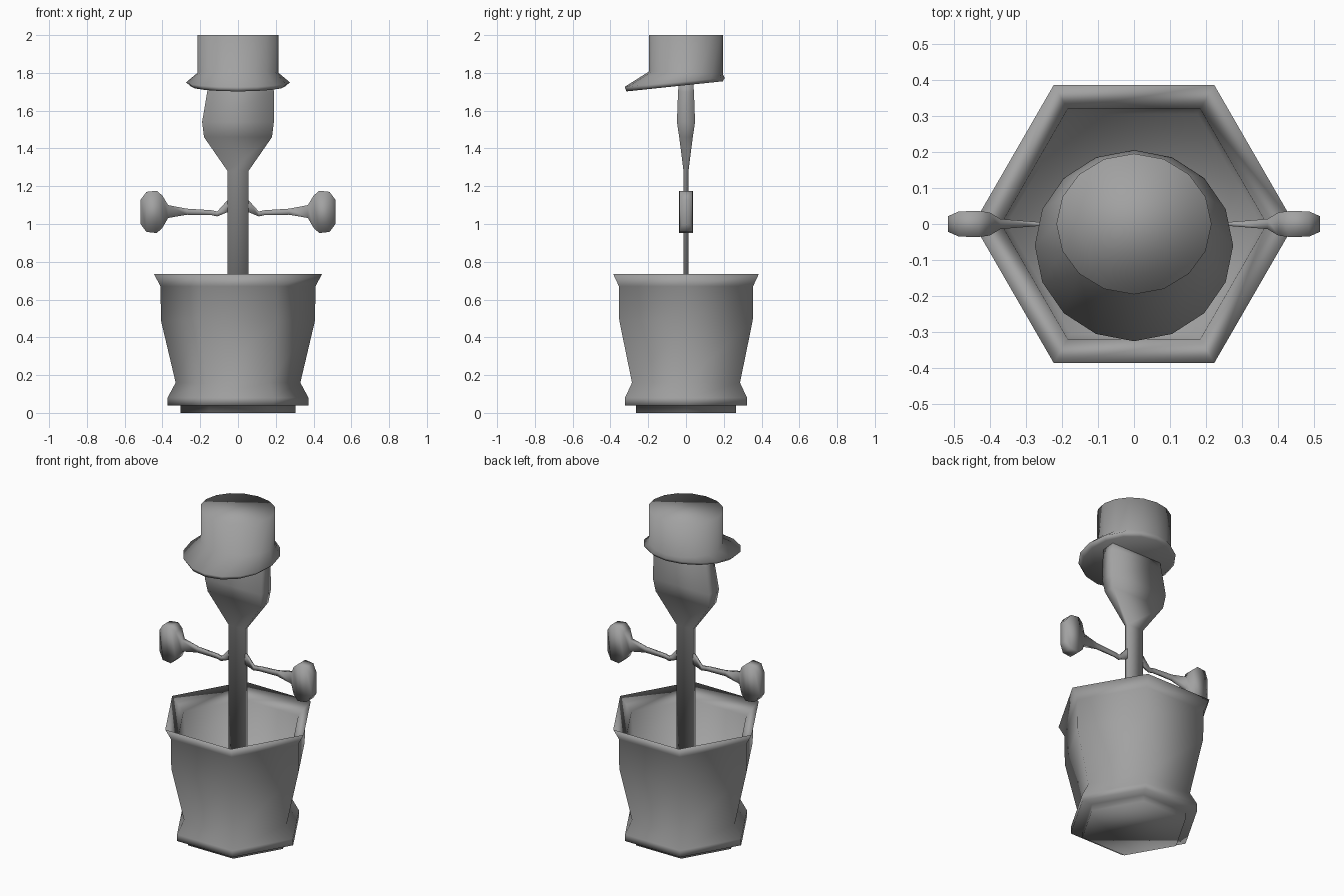
import bpy
import math

if "Cube" in bpy.data.objects:
    bpy.data.objects.remove(bpy.data.objects["Cube"])

grey = bpy.data.materials.new("plain_grey")
grey.diffuse_color = (0.36, 0.36, 0.36, 1)
grey.use_nodes = True
grey.node_tree.nodes["Principled BSDF"].inputs["Base Color"].default_value = grey.diffuse_color


def loft(name, rings):
    """Skin a closed solid through a list of equal-length point rings."""
    n = len(rings[0])
    verts = [p for ring in rings for p in ring]
    faces = [tuple(reversed(range(n)))]
    for r in range(len(rings) - 1):
        a, b = r * n, (r + 1) * n
        for i in range(n):
            j = (i + 1) % n
            faces.append((a + i, a + j, b + j, b + i))
    faces.append(tuple(range(len(verts) - n, len(verts))))
    mesh = bpy.data.meshes.new(name)
    mesh.from_pydata(verts, [], faces)
    mesh.materials.append(grey)
    mesh.shade_smooth()
    obj = bpy.data.objects.new(name, mesh)
    bpy.context.collection.objects.link(obj)
    return obj


def ellipse(n, rx, ry, z, cy=0.0, tilt=0.0):
    ring = []
    for i in range(n):
        a = 2 * math.pi * i / n
        y = cy + ry * math.sin(a)
        ring.append((rx * math.cos(a), y, z + tilt * y))
    return ring


# Hexagonal pot: foot, flared base, body, rim, then inner wall down to the soil
pot_profile = [(0.305, 0.0), (0.305, 0.04), (0.373, 0.04), (0.373, 0.08),
               (0.33, 0.16), (0.408, 0.49), (0.41, 0.67), (0.445, 0.735),
               (0.368, 0.66), (0.352, 0.45)]
loft("pot", [ellipse(6, r, r, z) for r, z in pot_profile])

# Flat stem widening into the head: left x, right x, half depth, height
stem_profile = [(-0.055, 0.055, 0.013, 0.44), (-0.055, 0.055, 0.013, 1.28),
                (-0.18, 0.18, 0.036, 1.46), (-0.19, 0.19, 0.048, 1.54),
                (-0.163, 0.19, 0.042, 1.70), (-0.155, 0.185, 0.038, 1.75)]
loft("stem_and_head", [[(l, -d, z), (r, -d, z), (r, d, z), (l, d, z)]
                       for l, r, d, z in stem_profile])

# Arms ending in flat rounded hands: x, centre height, half height, half depth
arm_profile = [(0.03, 1.11, 0.035, 0.010), (0.055, 1.095, 0.032, 0.009),
               (0.11, 1.053, 0.013, 0.006), (0.14, 1.06, 0.013, 0.006),
               (0.27, 1.065, 0.016, 0.006), (0.37, 1.066, 0.034, 0.014),
               (0.40, 1.065, 0.085, 0.032), (0.43, 1.064, 0.112, 0.036),
               (0.485, 1.064, 0.106, 0.035), (0.515, 1.064, 0.065, 0.022)]
for side, label in ((1, "right"), (-1, "left")):
    rings = []
    for x, z, h, d in arm_profile:
        ring = [(side * x, -d, z - h), (side * x, d, z - h),
                (side * x, d, z + h), (side * x, -d, z + h)]
        rings.append(ring if side > 0 else ring[::-1])
    loft(label + "_arm", rings)

# Hat: tilted brim reaching forward, flared into an upright crown
loft("hat", [ellipse(16, 0.250, 0.255, 1.735, -0.060, 0.105),
             ellipse(16, 0.275, 0.265, 1.755, -0.060, 0.09),
             ellipse(16, 0.215, 0.195, 1.80, 0.0, -0.04),
             ellipse(16, 0.215, 0.195, 2.0)])
